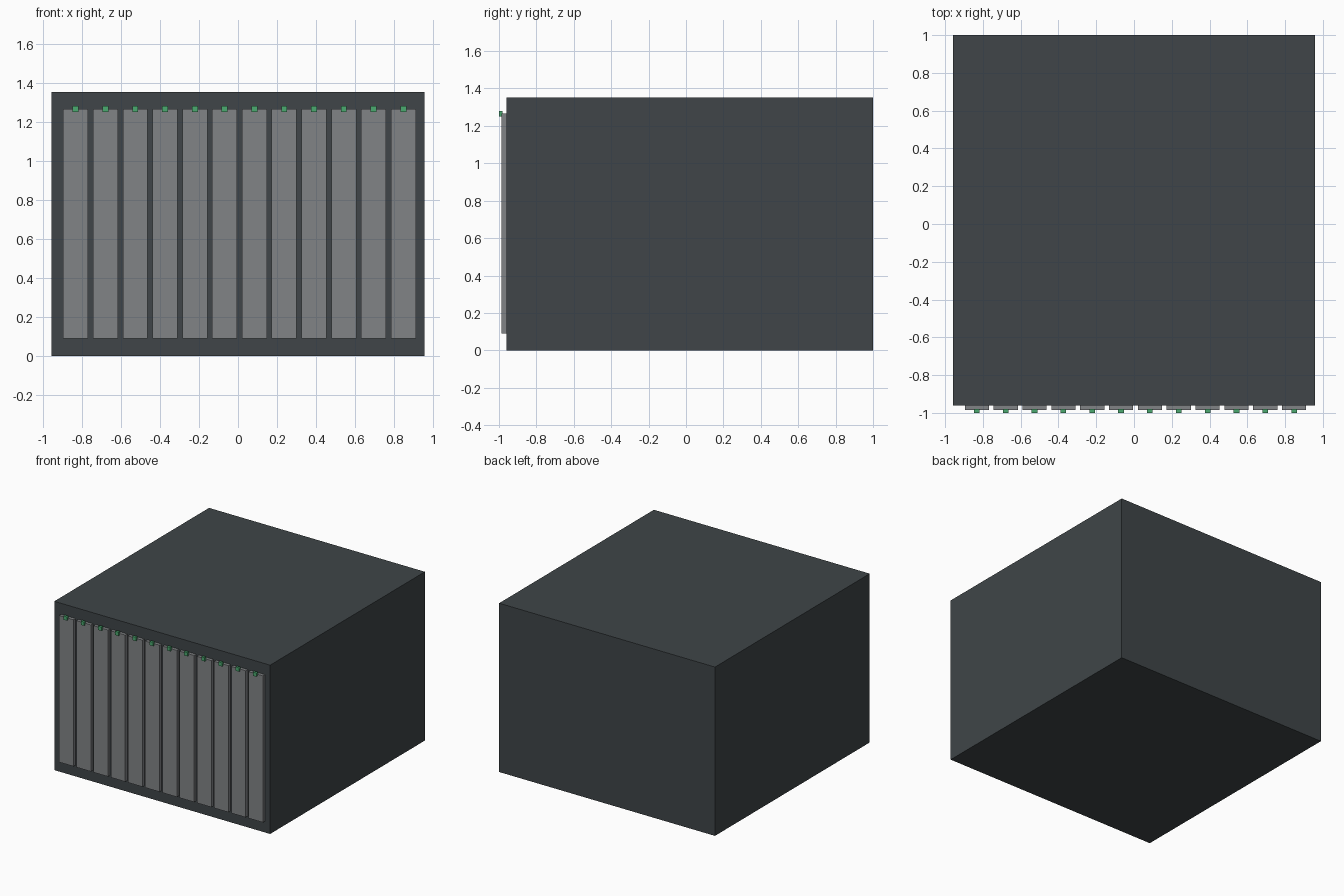
import bpy

if "Cube" in bpy.data.objects:
    bpy.data.objects.remove(bpy.data.objects["Cube"])


def material(name, color):
    mat = bpy.data.materials.new(name)
    mat.diffuse_color = (*color, 1.0)
    mat.use_nodes = True
    mat.node_tree.nodes["Principled BSDF"].inputs["Base Color"].default_value = mat.diffuse_color
    return mat


def box(name, x, y, z, mat):
    """Box from (min, max) ranges on each axis."""
    bpy.ops.mesh.primitive_cube_add(size=1, location=[sum(r) / 2 for r in (x, y, z)])
    ob = bpy.context.object
    ob.name = ob.data.name = name
    for v in ob.data.vertices:
        for axis, r in enumerate((x, y, z)):
            v.co[axis] *= r[1] - r[0]
    ob.data.materials.append(mat)
    return ob


dark = material("dark_casing", (0.05, 0.06, 0.065))
grey = material("grey_panel", (0.22, 0.23, 0.24))
green = material("green_light", (0.07, 0.4, 0.16))

# Main enclosure
box("casing", (-0.957, 0.957), (-0.96, 1.0), (0, 1.353), dark)

# Row of blade modules across the front, each with a status light on its top edge
COUNT, FIRST, PITCH = 12, -0.832, 0.1527
for i in range(COUNT):
    x = FIRST + i * PITCH
    box(f"blade_panel_{i + 1}", (x - 0.064, x + 0.064), (-0.986, -0.955), (0.09, 1.265), grey)
    box(f"status_light_{i + 1}", (x - 0.015, x + 0.015), (-1.0, -0.98), (1.25, 1.28), green)
